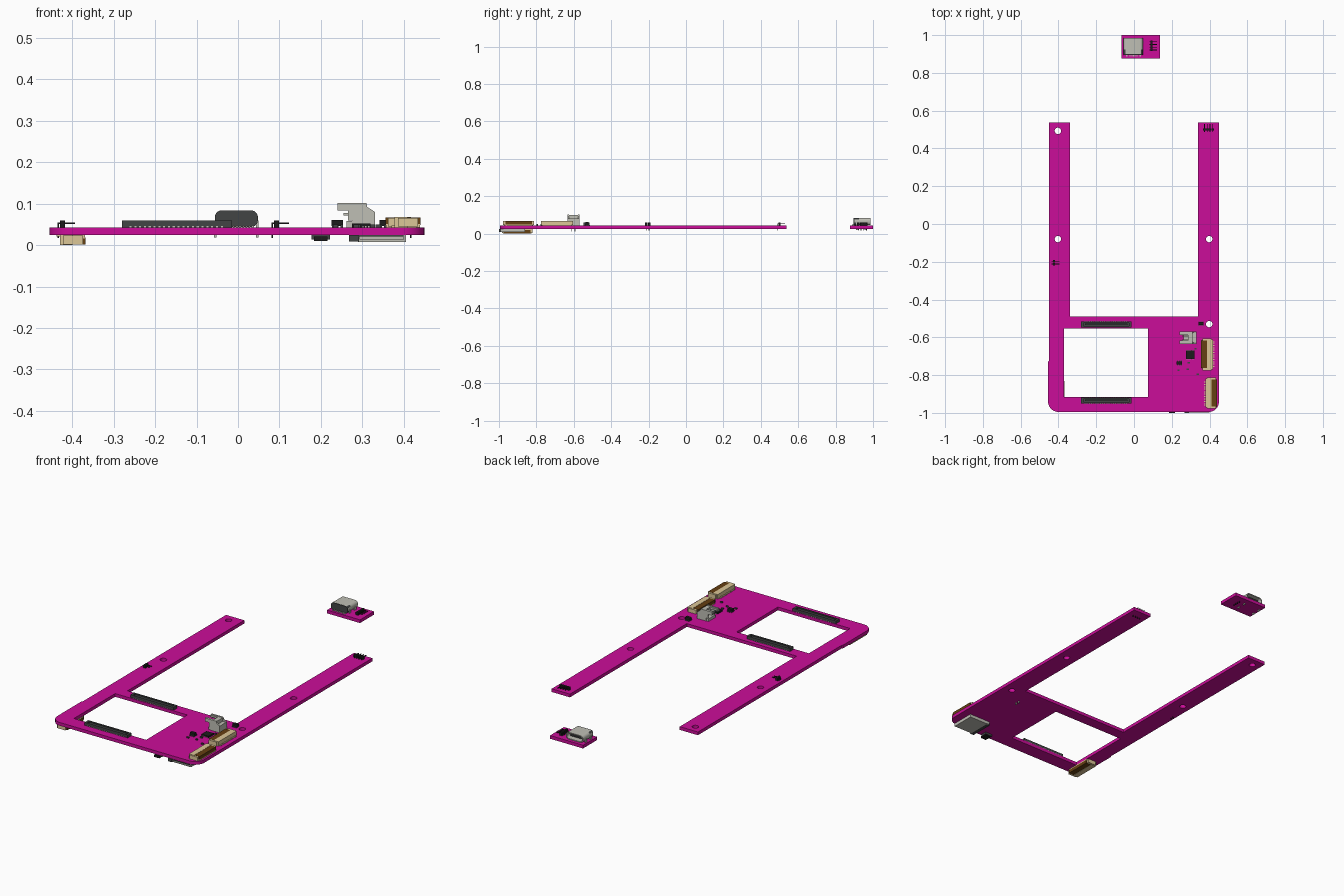
import bpy, bmesh
from math import sin, cos, pi
from mathutils import Matrix, Vector

if "Cube" in bpy.data.objects:
    bpy.data.objects.remove(bpy.data.objects["Cube"])

B0, B1 = 0.025, 0.043          # underside and top of the boards


def material(name, rgb):
    m = bpy.data.materials.new(name)
    m.diffuse_color = (*rgb, 1)
    m.use_nodes = True
    m.node_tree.nodes["Principled BSDF"].inputs["Base Color"].default_value = m.diffuse_color
    return m


PINK = material("board_magenta", (0.60, 0.004, 0.32))
TAN = material("housing_tan", (0.72, 0.57, 0.31))
BROWN = material("latch_brown", (0.13, 0.05, 0.006))
STEEL = material("shell_steel", (0.52, 0.52, 0.46))
DARK = material("plastic_dark", (0.055, 0.06, 0.06))
BLACK = material("plastic_black", (0.012, 0.012, 0.012))


def boxes(name, spans, mat):
    """One object made of boxes given as (x0, x1, y0, y1, z0, z1)."""
    bm = bmesh.new()
    for x0, x1, y0, y1, z0, z1 in spans:
        mtx = Matrix.Translation(((x0 + x1) / 2, (y0 + y1) / 2, (z0 + z1) / 2))
        mtx = mtx @ Matrix.Diagonal((x1 - x0, y1 - y0, z1 - z0, 1))
        bmesh.ops.create_cube(bm, size=1, matrix=mtx)
    me = bpy.data.meshes.new(name)
    bm.to_mesh(me)
    bm.free()
    me.materials.append(mat)
    ob = bpy.data.objects.new(name, me)
    bpy.context.collection.objects.link(ob)
    return ob


def sheet(name, loops, lo, hi, mat, upright=False):
    """Filled outline with holes, extruded along z (or along y if upright)."""
    cu = bpy.data.curves.new(name, 'CURVE')
    cu.dimensions, cu.fill_mode, cu.extrude = '2D', 'BOTH', (hi - lo) / 2
    for loop in loops:
        sp = cu.splines.new('POLY')
        sp.points.add(len(loop) - 1)
        for p, (x, y) in zip(sp.points, loop):
            p.co = (x, y, 0, 1)
        sp.use_cyclic_u = True
    cu.materials.append(mat)
    ob = bpy.data.objects.new(name, cu)
    mid = (lo + hi) / 2
    ob.location = (0, mid, 0) if upright else (0, 0, mid)
    ob.rotation_euler = (pi / 2 if upright else 0, 0, 0)
    bpy.context.collection.objects.link(ob)
    bpy.ops.object.select_all(action='DESELECT')
    ob.select_set(True)
    bpy.context.view_layer.objects.active = ob
    bpy.ops.object.convert(target='MESH')
    bpy.ops.object.shade_smooth_by_angle()
    return ob


def arc(cx, cy, r, a0, a1, n=8):
    return [(cx + r * cos(a0 + (a1 - a0) * i / n), cy + r * sin(a0 + (a1 - a0) * i / n))
            for i in range(n + 1)]


def rounded(x0, x1, y0, y1, r):
    return [p for k, (x, y) in enumerate([(x1 - r, y1 - r), (x0 + r, y1 - r),
                                          (x0 + r, y0 + r), (x1 - r, y0 + r)])
            for p in arc(x, y, r, k * pi / 2, (k + 1) * pi / 2)]


def rect(x0, x1, y0, y1):
    return [(x0, y0), (x1, y0), (x1, y1), (x0, y1)]


# Main board: two long arms, rounded front corners, window and mounting holes
outline = (arc(-0.40, -0.94, 0.055, pi, 1.5 * pi) + arc(0.395, -0.94, 0.055, 1.5 * pi, 2 * pi)
           + [(0.45, 0.538), (0.338, 0.538), (0.338, -0.49), (-0.338, -0.49),
              (-0.338, 0.538), (-0.45, 0.538), (-0.45, -0.725), (-0.455, -0.73)])
holes = [arc(x, y, 0.017, 0, 2 * pi, 24)[:-1] for x, y in
         [(-0.403, 0.493), (-0.403, -0.08), (0.398, -0.08), (0.398, -0.53)]]
sheet("main_board", [outline, rect(-0.37, 0.075, -0.915, -0.552)] + holes, B0, B1, PINK)

# Separate small board
sheet("small_board", [rect(-0.066, 0.137, 0.877, 1.0)], B0, B1, PINK)

# Power socket on the small board: hollow shell opening to the back
sheet("socket_shell", [rounded(-0.056, 0.048, 0.045, 0.084, 0.017),
                       rounded(-0.051, 0.043, 0.05, 0.079, 0.0135)], 0.9, 0.986, STEEL, True)
sheet("socket_rear", [rounded(-0.0555, 0.0475, 0.044, 0.0835, 0.015)], 0.896, 0.925, DARK, True)
boxes("socket_tongue", [(-0.038, 0.03, 0.92, 0.975, 0.061, 0.068)], DARK)
boxes("socket_tabs", [(x, x + 0.006, y, y + 0.014, 0.018, 0.06)
                      for x in (-0.058, 0.044) for y in (0.91, 0.955)], STEEL)
boxes("socket_contacts", [(-0.042 + i * 0.0075, -0.038 + i * 0.0075, 0.888, 0.9, B1, 0.047)
                          for i in range(11)], STEEL)


# Right-angle pin headers: block, level pins and legs through the board
def header(name, x, y, n, pitch, along_x):
    block, pins = [], []
    for i in range(n):
        t = (i - (n - 1) / 2) * pitch
        h = pitch * 0.46
        parts = [(block, (0, 0.012, t - h, t + h, B1, 0.06)),
                 (pins, (-0.006, 0.036, t - 0.002, t + 0.002, 0.051, 0.055)),
                 (pins, (-0.006, -0.002, t - 0.002, t + 0.002, 0.017, 0.055))]
        for dest, (u0, u1, v0, v1, z0, z1) in parts:
            s = (u0, u1, v0, v1) if along_x else (v0, v1, u0, u1)
            dest.append((s[0] + x, s[1] + x, s[2] + y, s[3] + y, z0, z1))
    boxes(name + "_block", block, BLACK)
    boxes(name + "_pins", pins, BLACK)


header("small_board_header", 0.087, 0.943, 4, 0.0145, True)
header("left_arm_header", -0.43, -0.205, 2, 0.0145, True)
header("right_arm_header", 0.395, 0.494, 4, 0.0145, False)

# Slotted board-to-board connectors along the window
for label, yc in (("back", -0.531), ("front", -0.934)):
    x0, x1 = -0.28, -0.014
    boxes(f"{label}_mezzanine_connector",
          [(x0, x1, yc - 0.016, yc + 0.016, B1, 0.048)]
          + [(x0, x1, yc + s - 0.004, yc + s + 0.004, B1, 0.059) for s in (-0.012, 0.012)]
          + [(x, x + 0.012, yc - 0.016, yc + 0.016, B1, 0.059) for x in (x0, x1 - 0.012)]
          + [(x0 + 0.02, x1 - 0.02, yc - 0.004, yc + 0.004, B1, 0.056)], DARK)
    boxes(f"{label}_mezzanine_contacts",
          [(x0 + 0.018 + i * 0.0116, x0 + 0.023 + i * 0.0116, yc - 0.018, yc + 0.018, B1, 0.046)
           for i in range(20)], STEEL)


# Ribbon connectors: tan housing, brown flip latch, contact feet
def ribbon(name, x, y0, y1, z0, z1, side):
    def sp(u0, u1, *rest):
        a, b = sorted((x + side * u0, x + side * u1))
        return (a, b, *rest)
    zm = (z0 + z1) / 2
    near = (z0, zm - 0.004) if z0 >= B1 else (zm + 0.004, z1)
    boxes(name + "_housing", [sp(-0.028, 0.003, y0 + 0.006, y1 - 0.006, z0, z1),
                              sp(-0.02, 0.028, y0, y0 + 0.012, z0 + 0.002, z1 - 0.002),
                              sp(-0.02, 0.028, y1 - 0.012, y1, z0 + 0.002, z1 - 0.002),
                              sp(0, 0.033, y0 + 0.01, y1 - 0.01, *near)], TAN)
    boxes(name + "_latch", [sp(0.003, 0.034, y0 + 0.012, y1 - 0.012, z0 + 0.006, z1 - 0.001)
                            if z0 >= B1 else
                            sp(0.003, 0.034, y0 + 0.012, y1 - 0.012, z0 + 0.001, z1 - 0.006)], BROWN)
    foot = (B1, B1 + 0.004) if z0 >= B1 else (B0 - 0.004, B0)
    n = 15
    step = (y1 - y0 - 0.04) / (n - 1)
    boxes(name + "_feet", [sp(-0.036, -0.026, y0 + 0.018 + i * step, y0 + 0.022 + i * step, *foot)
                           for i in range(n)], TAN)


ribbon("inner_ribbon", 0.39, -0.775, -0.605, B1, 0.068, -1)
ribbon("edge_ribbon", 0.406, -0.978, -0.812, B1, 0.068, 1)
ribbon("lower_ribbon", -0.402, -0.985, -0.82, 0.0, B0, 1)

# Tall cable socket with stepped side profile, open to the left
profile = [(0.24, 0.102), (0.31, 0.102), (0.312, 0.092), (0.331, 0.08), (0.331, B1),
           (0.275, B1), (0.275, 0.06), (0.265, 0.06), (0.265, 0.083), (0.24, 0.083)]
for label, y in (("front", -0.634), ("back", -0.578)):
    sheet(f"cable_socket_{label}_wall", [profile], y, y + 0.008, STEEL, True)
boxes("cable_socket_body", [(0.285, 0.331, -0.632, -0.572, B1, 0.08),
                            (0.285, 0.31, -0.632, -0.572, 0.08, 0.1),
                            (0.262, 0.29, -0.632, -0.572, B1, 0.058),
                            (0.24, 0.29, -0.632, -0.617, 0.09, 0.1),
                            (0.24, 0.29, -0.587, -0.572, 0.09, 0.1)], STEEL)
boxes("cable_socket_pins", [(x, x + 0.005, y, y + 0.005, z0, z1)
                            for y in (-0.616, -0.595)
                            for x, z0, z1 in ((0.295, 0.012, B1), (0.255, 0.073, 0.077))]
      + [(0.255, 0.29, y, y + 0.005, 0.072, 0.077) for y in (-0.616, -0.595)], STEEL)

# Chips and tiny passives
boxes("main_chip", [(0.275, 0.32, -0.715, -0.67, B1, 0.052)], BLACK)
boxes("main_chip_pads", [(0.279 + i * 0.007, 0.282 + i * 0.007, -0.717, -0.668, B1, 0.046)
                         for i in range(6)], STEEL)
for label, x, y in (("regulator", 0.24, -0.736), ("transistor", 0.355, -0.528)):
    boxes(label + "_body", [(x - 0.014, x + 0.014, y - 0.008, y + 0.008, 0.046, 0.061)], BLACK)
    boxes(label + "_legs", [(x + d - 0.003, x + d + 0.003, y - 0.013, y + 0.013, B1, 0.05)
                            for d in (-0.01, 0, 0.01)], DARK)
boxes("passives", [(x - 0.006, x + 0.006, y - 0.004, y + 0.004, B1, 0.05) for x, y in
                   [(0.285, -0.77), (0.235, -0.775), (0.338, -0.795), (0.29, -0.735),
                    (0.325, -0.42 - 0.24)]], DARK)

# Memory card slot and push button under the front edge
boxes("card_slot_shell", [(0.29, 0.405, -0.992, -0.862, 0.008, 0.013),
                          (0.29, 0.295, -0.992, -0.862, 0.008, B0),
                          (0.4, 0.405, -0.992, -0.862, 0.008, B0),
                          (0.275, 0.405, -0.975, -0.862, 0.01, B0)], STEEL)
boxes("card_slot_base", [(0.268, 0.292, -1.0, -0.87, 0.009, B0),
                         (0.292, 0.4, -0.998, -0.87, 0.021, B0)], DARK)
boxes("push_button_body", [(0.178, 0.222, -0.99, -0.955, 0.014, B0)], DARK)
boxes("push_button_cap", [(0.184, 0.216, -1.0, -0.96, 0.01, 0.021)], BLACK)
